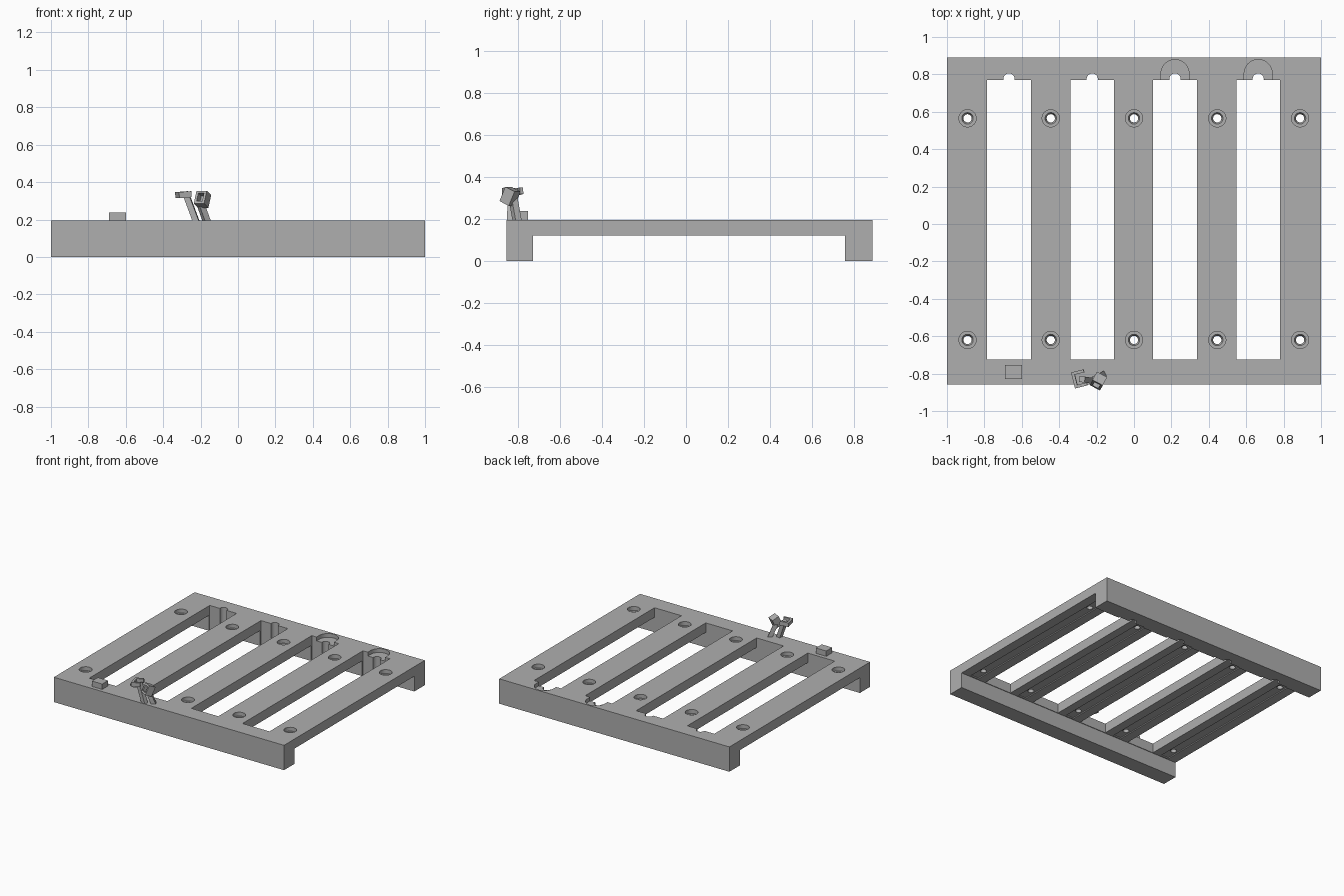
import bpy, bmesh, math
from mathutils import Matrix, Vector, Euler

old = bpy.data.objects.get("Cube")
if old:
    bpy.data.objects.remove(old, do_unlink=True)

grey = bpy.data.materials.new("plain grey")
grey.use_nodes = True
COLOR = (0.43, 0.43, 0.43, 1)
grey.diffuse_color = COLOR
grey.node_tree.nodes["Principled BSDF"].inputs["Base Color"].default_value = COLOR

TOP = 0.195
UNDER = 0.12
FRONT, BACK = -0.857, 0.89
SLAT_X = [-0.89, -0.445, 0, 0.445, 0.888]
SLOT_X = [-0.668, -0.223, 0.219, 0.664]
HOLES = [(x, y) for x in SLAT_X for y in (-0.62, 0.565)]


def add_box(bm, x, y, z, matrix=Matrix()):
    """Box from (min, max) ranges."""
    size = [b - a for a, b in (x, y, z)]
    mid = [(a + b) / 2 for a, b in (x, y, z)]
    m = matrix @ Matrix.Translation(mid) @ Matrix.Diagonal((*size, 1))
    bmesh.ops.create_cube(bm, size=1, matrix=m)


def add_cone(bm, x, y, z0, z1, r0, r1, sides=40):
    bmesh.ops.create_cone(bm, cap_ends=True, segments=sides, radius1=r0, radius2=r1,
                          depth=z1 - z0, matrix=Matrix.Translation((x, y, (z0 + z1) / 2)))


def finish(name, bm):
    bmesh.ops.recalc_face_normals(bm, faces=bm.faces)
    mesh = bpy.data.meshes.new(name)
    bm.to_mesh(mesh)
    bm.free()
    mesh.materials.append(grey)
    obj = bpy.data.objects.new(name, mesh)
    bpy.context.collection.objects.link(obj)
    return obj


def activate(obj):
    bpy.ops.object.select_all(action='DESELECT')
    obj.select_set(True)
    bpy.context.view_layer.objects.active = obj


def cut(body, bm):
    """Subtract the shapes in bm from the body."""
    cutter = finish("cutter", bm)
    cutter.hide_render = True
    mod = body.modifiers.new("cut", 'BOOLEAN')
    mod.operation, mod.solver, mod.object = 'DIFFERENCE', 'EXACT', cutter
    activate(body)
    bpy.ops.object.modifier_apply(modifier=mod.name)
    bpy.data.objects.remove(cutter, do_unlink=True)


# Slatted frame: side profile with two feet, extruded across the width
profile = [(FRONT, 0), (-0.73, 0), (-0.73, UNDER), (0.76, UNDER),
           (0.76, 0), (BACK, 0), (BACK, TOP), (FRONT, TOP)]
bm = bmesh.new()
face = bm.faces.new([bm.verts.new((-1, y, z)) for y, z in profile])
side = bmesh.ops.extrude_face_region(bm, geom=[face])["geom"]
bmesh.ops.translate(bm, vec=(2, 0, 0), verts=[v for v in side if isinstance(v, bmesh.types.BMVert)])
frame = finish("slatted_frame", bm)

# Long slots between the slats
bm = bmesh.new()
for x in SLOT_X:
    add_box(bm, (x - 0.117, x + 0.117), (-0.725, 0.77), (-0.1, 0.4))
cut(frame, bm)

# Round notches at the back end of each slot
bm = bmesh.new()
for x in SLOT_X:
    add_cone(bm, x, 0.775, -0.1, 0.4, 0.03, 0.03)
cut(frame, bm)

# Shallow arched recesses around two of the notches
bm = bmesh.new()
for x in SLOT_X[2:]:
    add_cone(bm, x, 0.804, TOP - 0.03, 0.4, 0.075, 0.075)
cut(frame, bm)
bm = bmesh.new()
for x in SLOT_X[2:]:
    add_box(bm, (x - 0.075, x + 0.075), (0.75, 0.804), (TOP - 0.03, 0.4))
cut(frame, bm)

# Screw holes: wide bore, tapered seat, through hole
for z0, z1, r0, r1 in [(TOP - 0.03, 0.4, 0.046, 0.046),
                       (TOP - 0.05, TOP - 0.029, 0.022, 0.031),
                       (0.05, 0.3, 0.022, 0.022)]:
    bm = bmesh.new()
    for x, y in HOLES:
        add_cone(bm, x, y, z0, z1, r0, r1)
    cut(frame, bm)

# Shallow groove along the underside of every slat
bm = bmesh.new()
for x in SLAT_X:
    add_box(bm, (x - 0.035, x + 0.035), (-0.72, 0.75), (UNDER - 0.05, UNDER + 0.008))
cut(frame, bm)
activate(frame)
bpy.ops.object.shade_smooth_by_angle(angle=math.radians(30))

# Small block on the front rail
bm = bmesh.new()
add_box(bm, (-0.69, -0.6), (-0.828, -0.755), (TOP - 0.005, 0.237))
finish("front_block", bm)


def arm(name, start, end, width):
    """Leaning square post."""
    start, end = Vector(start), Vector(end)
    axis = end - start
    m = Matrix.Translation(start) @ axis.to_track_quat('Z', 'Y').to_matrix().to_4x4()
    bm = bmesh.new()
    h = width / 2
    add_box(bm, (-h, h), (-h, h), (0, axis.length), m)
    finish(name, bm)


def bracket(name, center, angles, w, d, h, bar, closed):
    """Frame of flat bars, open on one side unless closed."""
    m = Matrix.Translation(center) @ Euler([math.radians(a) for a in angles]).to_matrix().to_4x4()
    bm = bmesh.new()
    z = (-h / 2, h / 2)
    for s in (-1, 1):
        add_box(bm, (-w / 2, w / 2), sorted((s * d / 2, s * (d / 2 - bar))), z, m)
    for s in ((-1, 1) if closed else (-1,)):
        add_box(bm, sorted((s * w / 2, s * (w / 2 - bar))), (-d / 2 + bar, d / 2 - bar), z, m)
    if closed:
        add_box(bm, (-w / 2 + bar, w / 2 - bar), (-d / 2 + bar, d / 2 - bar), (-h / 2, -h / 6), m)
    finish(name, bm)


# Pair of leaning clips on the front rail
arm("left_clip_arm", (-0.165, -0.805, TOP - 0.01), (-0.205, -0.825, 0.295), 0.032)
bracket("left_clip_head", (-0.19, -0.84, 0.308), (65, 0, -28), 0.062, 0.075, 0.055, 0.014, True)
arm("right_clip_arm", (-0.222, -0.838, TOP - 0.01), (-0.278, -0.83, 0.335), 0.032)
bracket("right_clip_head", (-0.292, -0.828, 0.333), (0, -4, 14), 0.068, 0.088, 0.032, 0.016, False)
